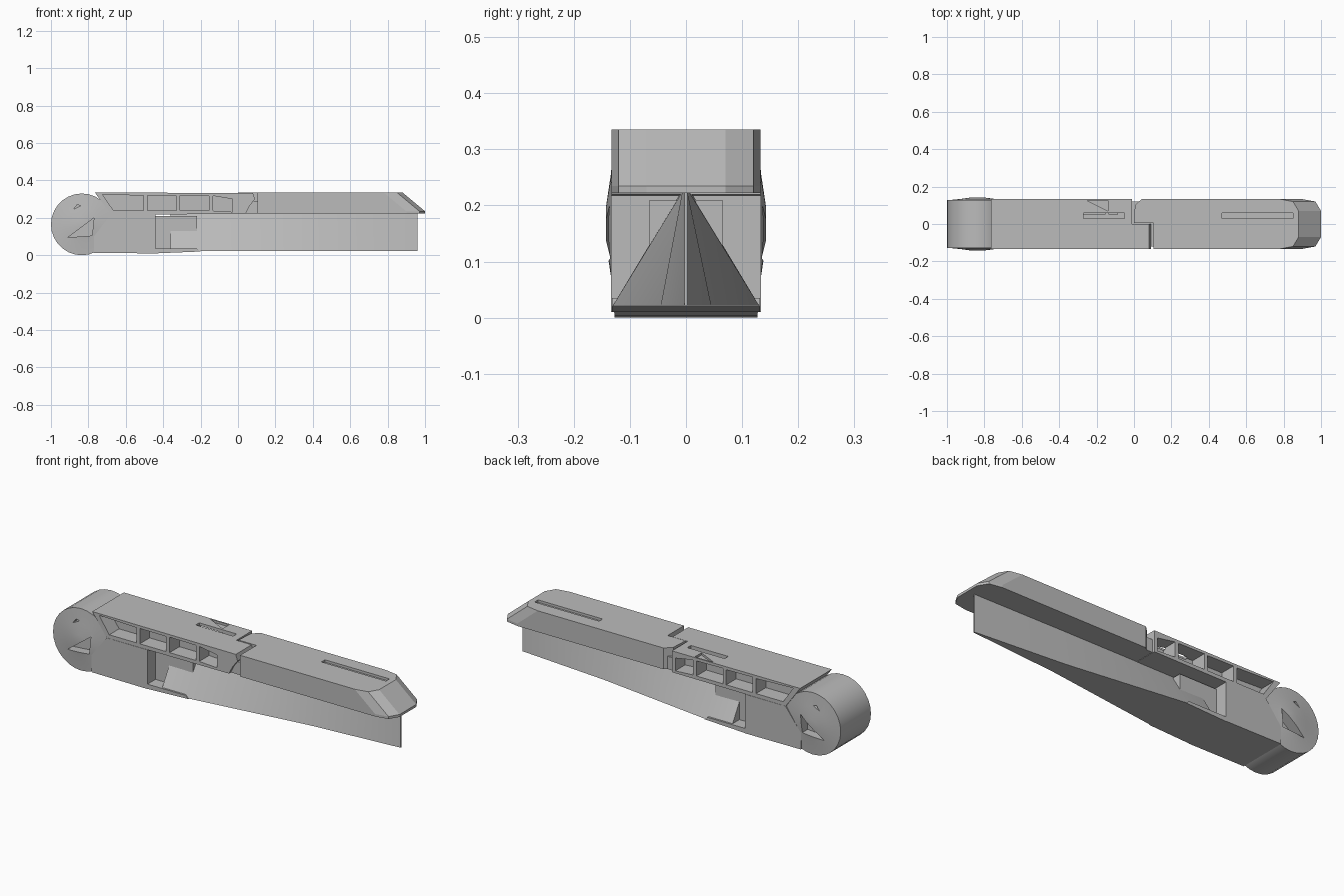
import bpy, bmesh, math

if "Cube" in bpy.data.objects:
    bpy.data.objects.remove(bpy.data.objects["Cube"])

grey = bpy.data.materials.new("plain grey")
grey.diffuse_color = (0.5, 0.5, 0.5, 1)
grey.use_nodes = True
grey.node_tree.nodes["Principled BSDF"].inputs["Base Color"].default_value = grey.diffuse_color


def make(name, bm, smooth=False):
    bmesh.ops.recalc_face_normals(bm, faces=bm.faces)
    me = bpy.data.meshes.new(name)
    bm.to_mesh(me)
    bm.free()
    ob = bpy.data.objects.new(name, me)
    bpy.context.collection.objects.link(ob)
    me.materials.append(grey)
    if smooth:
        bpy.ops.object.select_all(action='DESELECT')
        ob.select_set(True)
        bpy.context.view_layer.objects.active = ob
        bpy.ops.object.shade_smooth_by_angle(angle=math.radians(30))
    return ob


def loft(name, rings, smooth=False):
    """Skin equal-length rings and close both ends."""
    bm = bmesh.new()
    vs = [[bm.verts.new(p) for p in r] for r in rings]
    n = len(rings[0])
    for a, b in zip(vs, vs[1:]):
        for i in range(n):
            j = (i + 1) % n
            bm.faces.new((a[i], a[j], b[j], b[i]))
    bm.faces.new(vs[0])
    bm.faces.new(vs[-1])
    return make(name, bm, smooth)


def side_profile(name, pts, y0, y1):
    return loft(name, [[(x, y, z) for x, z in pts] for y in (y0, y1)])


def box(name, x0, x1, y0, y1, z0, z1):
    return side_profile(name, [(x0, z0), (x1, z0), (x1, z1), (x0, z1)], y0, y1)


def cut(target, cutters):
    for c in cutters:
        m = target.modifiers.new("cut", 'BOOLEAN')
        m.operation = 'DIFFERENCE'
        m.solver = 'EXACT'
        m.object = c
        c.hide_render = True
        c.hide_set(True)


# Round head with slightly domed sides and triangular pockets
lathe = [(0.03, -0.143), (0.09, -0.134), (0.165, -0.127),
         (0.165, 0.127), (0.09, 0.134), (0.03, 0.143)]
head = loft("round_head", [[(-0.835 + r * math.cos(k * math.pi / 14), y,
                             0.165 + r * math.sin(k * math.pi / 14))
                            for k in range(28)] for r, y in lathe], True)
pockets = []
for s in (-1, 1):
    pockets.append(side_profile("head_pocket_cutter",
                   [(-0.91, 0.095), (-0.78, 0.105), (-0.77, 0.2)], s * 0.09, s * 0.2))
    pockets.append(side_profile("small_pocket_cutter",
                   [(-0.88, 0.245), (-0.84, 0.265), (-0.86, 0.27)], s * 0.1, s * 0.2))
cut(head, pockets)

# Lower body, its narrower core and the ledge beneath
side_profile("lower_body", [(-0.77, 0.012), (-0.44, 0.01), (-0.44, 0.218),
                            (-0.68, 0.218), (-0.77, 0.1)], -0.134, 0.134)
box("body_core", -0.44, -0.22, -0.065, 0.065, 0.02, 0.21)
side_profile("bottom_ledge", [(-0.44, 0.01), (-0.2, 0.02), (-0.22, 0.035),
                              (-0.44, 0.035)], -0.132, 0.132)

# Keel that tapers to a thin blade
keel = [(-0.36, 0.13, 0.01), (-0.2, 0.13, 0.008), (0.45, 0.045, 0.007), (0.96, 0.003, 0.003)]
loft("tapered_keel", [[(x, -w, 0.022), (x, w, 0.022), (x, t, 0.222), (x, -t, 0.222)]
                      for x, w, t in keel], True)

# Front grip with four side windows and grooves on top
front = side_profile("front_grip", [(-0.68, 0.218), (0.04, 0.22), (0.06, 0.26),
                                    (0.09, 0.3), (0.08, 0.333), (-0.765, 0.335)],
                     -0.133, 0.133)
cutters = []
windows = [[(-0.665, 0.238), (-0.505, 0.238), (-0.505, 0.318), (-0.725, 0.326)]]
windows += [[(a, 0.238), (b, 0.238), (b, 0.318), (a, 0.32)]
            for a, b in ((-0.485, -0.33), (-0.31, -0.155))]
windows.append([(-0.135, 0.238), (-0.03, 0.232), (-0.03, 0.3), (-0.135, 0.318)])
for s in (-1, 1):
    for w in windows:
        cutters.append(side_profile("window_cutter", w, s * 0.05, s * 0.2))
cutters.append(box("groove_cutter", -0.27, -0.05, 0.03, 0.06, 0.31, 0.4))
tri = [(-0.25, 0.125), (-0.14, 0.07), (-0.14, 0.125)]
cutters.append(loft("corner_groove_cutter", [[(x, y, z) for x, y in tri] for z in (0.322, 0.4)]))
cutters.append(box("step_cutter", -0.01, 0.2, 0.0, 0.2, 0.2, 0.4))
cut(front, cutters)

# Rear grip: rounded end that slopes outward toward the bottom
def outline(tip, z):
    return [(0.105, -0.133, z), (tip - 0.1, -0.133, z), (tip - 0.03, -0.12, z),
            (tip, -0.07, z), (tip, 0.07, z), (tip - 0.03, 0.12, z),
            (tip - 0.1, 0.133, z), (0.04, 0.133, z), (0.005, 0.1, z),
            (0.0, 0.005, z), (0.105, 0.005, z)]


rear = loft("rear_grip", [outline(1.0, 0.222), outline(1.0, 0.235), outline(0.88, 0.335)])
cut(rear, [box("slot_cutter", 0.47, 0.85, 0.03, 0.06, 0.322, 0.4)])

# Low joint floor that links both grips
box("grip_joint", -0.03, 0.14, -0.12, 0.12, 0.222, 0.29)
